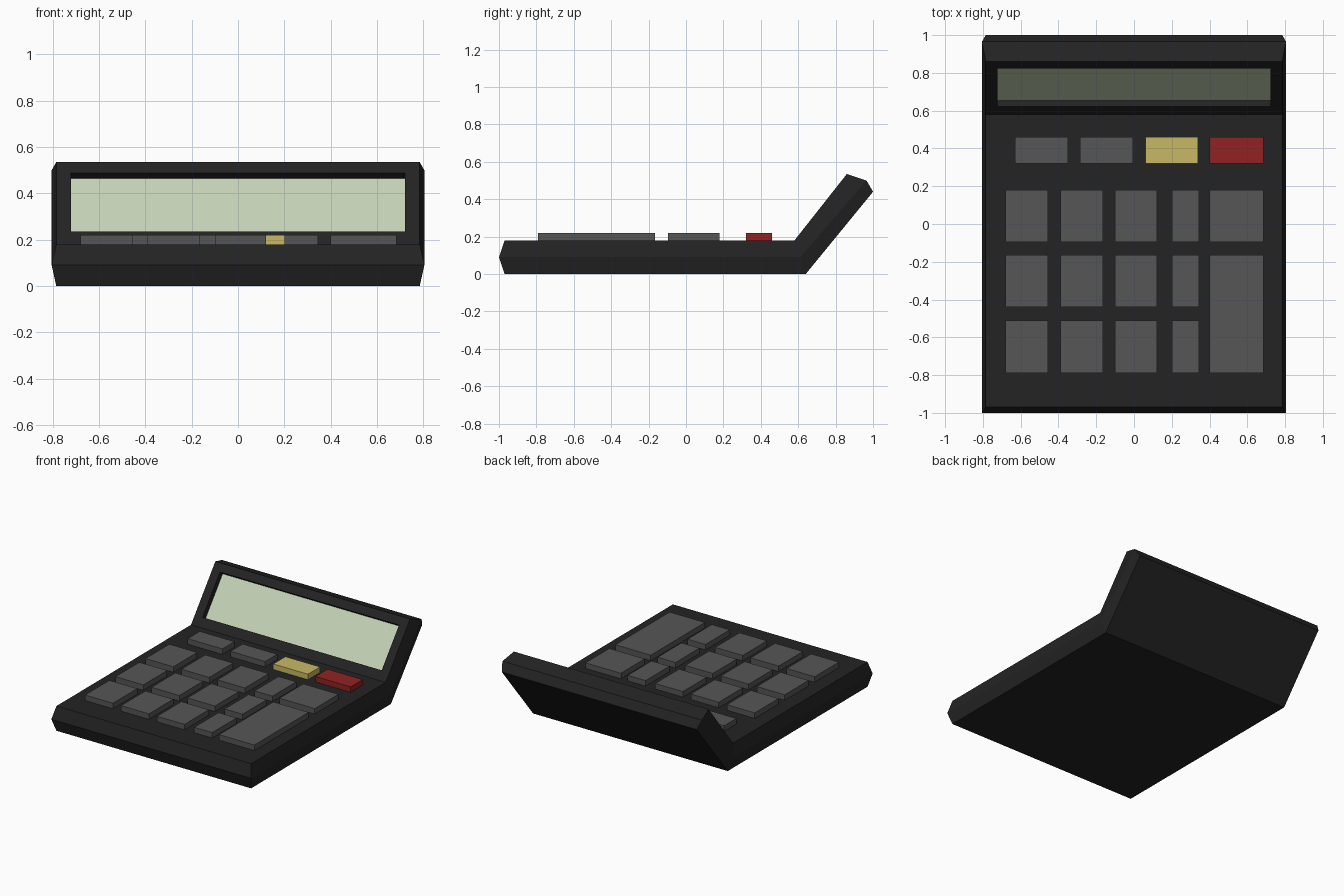
import bpy
import bmesh
from mathutils import Vector

if "Cube" in bpy.data.objects:
    bpy.data.objects.remove(bpy.data.objects["Cube"])


def material(name, r, g, b):
    m = bpy.data.materials.new(name)
    m.diffuse_color = (r, g, b, 1)
    m.use_nodes = True
    m.node_tree.nodes["Principled BSDF"].inputs["Base Color"].default_value = m.diffuse_color
    return m


BLACK = material("case black", 0.017, 0.017, 0.017)
GREY = material("key grey", 0.092, 0.092, 0.092)
YELLOW = material("key yellow", 0.58, 0.485, 0.13)
RED = material("key red", 0.283, 0.016, 0.016)
GREEN = material("display green", 0.55, 0.64, 0.465)


def finish(bm, name, mats):
    bmesh.ops.recalc_face_normals(bm, faces=bm.faces)
    mesh = bpy.data.meshes.new(name)
    bm.to_mesh(mesh)
    bm.free()
    for m in mats:
        mesh.materials.append(m)
    obj = bpy.data.objects.new(name, mesh)
    bpy.context.collection.objects.link(obj)
    return obj


# Case: top, widest and bottom rails, each as front, hinge and tip points (y, z)
rails = [
    (0.785, [(-0.97, 0.18), (0.58, 0.18), (0.86, 0.535)]),
    (0.805, [(-1.0, 0.09), (0.61, 0.09), (0.965, 0.50)]),
    (0.785, [(-0.97, 0.0), (0.64, 0.0), (1.0, 0.44)]),
]
bm = bmesh.new()
L, R = [[[bm.verts.new((s * w, y, z)) for y, z in pts] for w, pts in rails]
        for s in (-1, 1)]
for r in (0, 1):
    for i in (0, 1):
        for side in (L, R):
            bm.faces.new((side[r][i], side[r][i + 1], side[r + 1][i + 1], side[r + 1][i]))
    for i in (0, 2):  # front and tip ends
        bm.faces.new((L[r][i], R[r][i], R[r + 1][i], L[r + 1][i]))
bm.faces.new((L[0][0], R[0][0], R[0][1], L[0][1]))  # keypad deck
for i in (0, 1):  # underside
    bm.faces.new((L[2][i], R[2][i], R[2][i + 1], L[2][i + 1]))

# Sunken display in the tilted panel
a, b = L[0][1].co, L[0][2].co
up = (b - a).normalized()
normal = Vector((0, -up.z, up.y))


def panel_ring(depth):
    ring = []
    for x, t in ((-0.722, 0.07), (0.722, 0.07), (0.722, 0.393), (-0.722, 0.393)):
        p = Vector((0, a.y, a.z)) + up * t - normal * depth
        ring.append(bm.verts.new((x, p.y, p.z)))
    return ring


outer = [L[0][1], R[0][1], R[0][2], L[0][2]]
lip, floor = panel_ring(0), panel_ring(0.04)
for p, q in ((outer, lip), (lip, floor)):
    for i in range(4):
        j = (i + 1) % 4
        bm.faces.new((p[i], p[j], q[j], q[i]))
bm.faces.new(floor).material_index = 1
finish(bm, "case", [BLACK, GREEN])


# Keys
def key(name, x, y, mat):
    bm = bmesh.new()
    bmesh.ops.create_cube(bm, size=1)
    z = (0.175, 0.22)
    for v in bm.verts:
        v.co = [r[0] if c < 0 else r[1] for c, r in zip(v.co, (x, y, z))]
    finish(bm, name, [mat])


wide = [(-0.63, -0.35), (-0.285, -0.005), (0.06, 0.34), (0.40, 0.685)]
for i, (x, mat) in enumerate(zip(wide, (GREY, GREY, YELLOW, RED))):
    key(f"function_key_{i + 1}", x, (0.32, 0.46), mat)

columns = [(-0.68, -0.455), (-0.39, -0.165), (-0.10, 0.122), (0.20, 0.345)]
rows = [(-0.095, 0.18), (-0.44, -0.165), (-0.79, -0.51)]
for r, y in enumerate(rows):
    for c, x in enumerate(columns):
        key(f"key_row{r + 1}_col{c + 1}", x, y, GREY)
key("side_key", wide[3], rows[0], GREY)
key("tall_key", wide[3], (rows[2][0], rows[1][1]), GREY)
